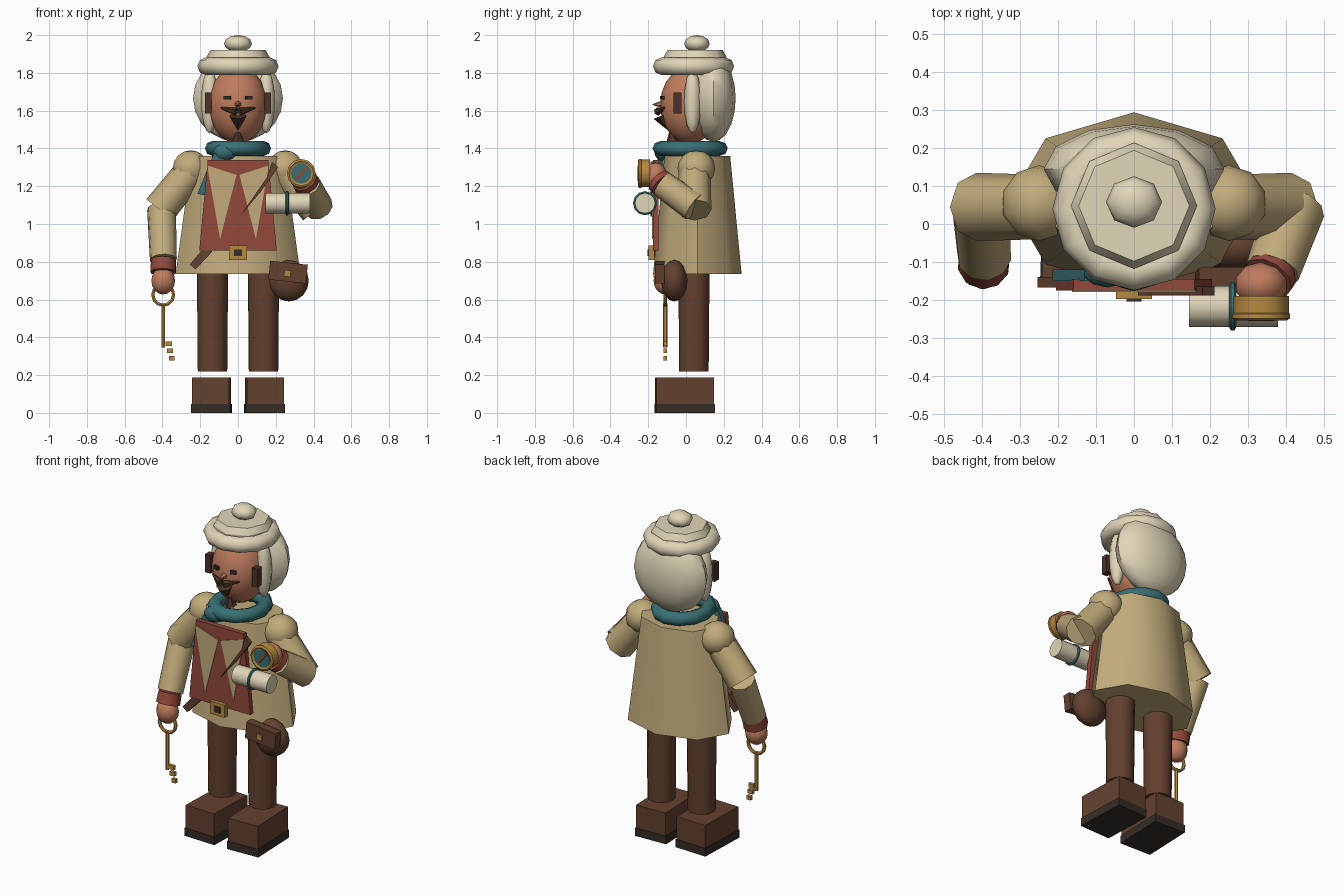
import bpy, bmesh
from math import radians, pi
from mathutils import Vector, Matrix

if bpy.data.objects.get("Cube"):
    bpy.data.objects.remove(bpy.data.objects["Cube"], do_unlink=True)


def material(name, r, g, b):
    m = bpy.data.materials.new(name)
    m.use_nodes = True
    m.diffuse_color = (r, g, b, 1)
    m.node_tree.nodes["Principled BSDF"].inputs["Base Color"].default_value = (r, g, b, 1)
    return m


TAN = material("tan cloth", .54, .41, .2)
CREAM = material("cream wool", .75, .67, .48)
BROWN = material("brown leather", .125, .052, .028)
SKIN = material("skin", .52, .2, .11)
TEAL = material("teal cloth", .04, .16, .175)
RED = material("red cloth", .29, .065, .042)
GOLD = material("gold", .47, .25, .05)
DARK = material("dark sole", .035, .026, .02)
BEARD = material("dark beard", .07, .032, .021)


def finish(name, bm, mat, matrix=None):
    """Turn a bmesh into a smoothed, coloured object."""
    if matrix is not None:
        bm.transform(matrix)
    bmesh.ops.recalc_face_normals(bm, faces=bm.faces)
    me = bpy.data.meshes.new(name)
    bm.to_mesh(me)
    bm.free()
    me.materials.append(mat)
    ob = bpy.data.objects.new(name, me)
    bpy.context.collection.objects.link(ob)
    bpy.ops.object.select_all(action='DESELECT')
    ob.select_set(True)
    bpy.context.view_layer.objects.active = ob
    bpy.ops.object.shade_smooth_by_angle(angle=radians(50))
    return ob


def place(loc, size=(1, 1, 1), rot=None):
    return Matrix.LocRotScale(Vector(loc), rot, Vector(size))


def ball(name, loc, size, mat, seg=12, rings=8):
    bm = bmesh.new()
    bmesh.ops.create_uvsphere(bm, u_segments=seg, v_segments=rings, radius=1)
    return finish(name, bm, mat, place(loc, size))


def tube(name, a, b, r1, r2, mat, seg=10, stretch=1):
    """Cylinder or cone from a to b; stretch scales its local y."""
    a, b = Vector(a), Vector(b)
    d = b - a
    bm = bmesh.new()
    bmesh.ops.create_cone(bm, cap_ends=True, segments=seg, radius1=r1, radius2=r2, depth=d.length)
    rot = Vector((0, 0, 1)).rotation_difference(d)
    return finish(name, bm, mat, place((a + b) / 2, (1, stretch, 1), rot))


def box(name, loc, size, mat, rot=(0, 0, 0)):
    bm = bmesh.new()
    bmesh.ops.create_cube(bm, size=1)
    q = Matrix.Rotation(radians(rot[2]), 3, 'Z') @ Matrix.Rotation(radians(rot[1]), 3, 'Y') \
        @ Matrix.Rotation(radians(rot[0]), 3, 'X')
    return finish(name, bm, mat, place(loc, size, q.to_quaternion()))


def ring(name, loc, major, minor, mat, seg=12, sides=8, size=(1, 1, 1), axis='Z'):
    """Torus made by spinning a circle."""
    bm = bmesh.new()
    c = bmesh.ops.create_circle(bm, segments=sides, radius=minor,
                                matrix=Matrix.Translation((major, 0, 0)) @ Matrix.Rotation(pi / 2, 4, 'X'))
    bmesh.ops.spin(bm, geom=c["verts"] + bm.edges[:], cent=(0, 0, 0), axis=(0, 0, 1),
                   angle=2 * pi, steps=seg, use_duplicate=False)
    bmesh.ops.remove_doubles(bm, verts=bm.verts, dist=1e-4)
    turn = {'Z': Matrix(), 'Y': Matrix.Rotation(pi / 2, 4, 'X'), 'X': Matrix.Rotation(pi / 2, 4, 'Y')}[axis]
    return finish(name, bm, mat, place(loc, size) @ turn)


def plate(name, pts, front, back, mat):
    """Extrude an x-z outline between two y depths."""
    bm = bmesh.new()
    f = bm.faces.new([bm.verts.new((x, front, z)) for x, z in pts])
    e = bmesh.ops.extrude_face_region(bm, geom=[f])["geom"]
    bmesh.ops.translate(bm, vec=(0, back - front, 0), verts=[v for v in e if isinstance(v, bmesh.types.BMVert)])
    return finish(name, bm, mat)


# Boots, legs, shoulders and upper arms, mirrored
for side, s in (("left", 1), ("right", -1)):
    box(side + "_boot", (s * .14, -.007, .117), (.195, .305, .14), BROWN, (0, 0, s * 2))
    box(side + "_sole", (s * .14, -.007, .024), (.205, .312, .048), DARK, (0, 0, s * 2))
    tube(side + "_leg", (s * .135, .042, .22), (s * .135, .042, .8), .078, .083, BROWN, 12)
    ball(side + "_shoulder", (s * .25, .055, 1.295), (.1, .1, .095), TAN, 10, 8)
    tube(side + "_upper_arm", (s * .25, .045, 1.28), (s * .415, .045, 1.075), .085, .09, TAN, 8)

# Coat
tube("coat", (0, .06, .735), (0, .06, 1.36), .33, .245, TAN, 8, .71)

# Lowered arm with cuff and hand
tube("right_forearm", (-.405, .045, 1.08), (-.395, -.085, .81), .077, .072, TAN)
tube("right_cuff", (-.395, -.085, .81), (-.396, -.105, .745), .067, .07, RED)
ball("right_hand", (-.396, -.11, .7), (.066, .062, .073), SKIN, 10, 8)

# Raised arm with cuff and hand
tube("left_forearm", (.425, .045, 1.09), (.365, -.125, 1.21), .08, .072, TAN)
tube("left_cuff", (.365, -.125, 1.21), (.352, -.145, 1.23), .07, .07, RED)
ball("left_hand", (.335, -.16, 1.255), (.07, .06, .07), SKIN, 10, 8)

# Key
ring("key_ring", (-.396, -.11, .625), .055, .01, GOLD, 12, 6, axis='Y')
tube("key_shaft", (-.396, -.11, .345), (-.396, -.11, .58), .011, .011, GOLD, 6)
for i, (x, z) in enumerate(((-.367, .367), (-.36, .33), (-.35, .29))):
    box(f"key_tooth_{i + 1}", (x, -.11, z), (.036 - i * .004, .02, .024), GOLD)

# Apron with pale points
plate("apron", [(-.205, .86), (.205, .86), (.16, 1.34), (-.16, 1.34)], -.175, -.145, RED)
for side, s in (("left", 1), ("right", -1)):
    plate(side + "_apron_point", [(s * .163, 1.31), (s * .008, 1.26), (s * .095, .92)], -.179, -.172, TAN)

# Shoulder strap: tapering upper end and lower end beside the apron
plate("strap_top", [(.155, 1.25), (.18, 1.33), (.212, 1.3), (.12, 1.17), (.01, 1.04)], -.188, -.165, BROWN)
plate("strap_bottom", [(-.255, .785), (-.225, .76), (-.135, .855), (-.18, .875)], -.168, -.14, BROWN)

# Belt buckle
box("buckle", (0, -.183, .848), (.096, .03, .076), GOLD)
box("buckle_centre", (0, -.2, .848), (.04, .008, .036), DARK)

# Pouch
ball("pouch", (.27, -.062, .7), (.11, .07, .11), BROWN, 10, 8)
box("pouch_flap", (.265, -.138, .745), (.2, .05, .1), BROWN, (0, 6, 0))
box("pouch_clasp", (.262, -.167, .738), (.034, .012, .034), GOLD, (0, 6, 0))

# Scarf
ring("scarf", (0, .022, 1.4), .135, .04, TEAL, 12, 8, (1, 1.14, 1))
ball("scarf_knot", (-.07, -.125, 1.38), (.065, .042, .045), TEAL, 10, 8)
plate("scarf_tail", [(-.13, 1.37), (-.06, 1.37), (-.165, 1.15), (-.215, 1.16)], -.15, -.12, TEAL)

# Head, hair and face
ball("head", (0, .02, 1.63), (.157, .157, .205), SKIN, 12, 10)
ball("hair", (0, .145, 1.665), (.238, .118, .23), CREAM, 12, 10)
for side, s in (("left", 1), ("right", -1)):
    ball(side + "_hair_lock", (s * .15, .035, 1.65), (.045, .045, .17), CREAM, 8, 8)
    box(side + "_sideburn", (s * .158, -.045, 1.64), (.036, .042, .11), BEARD)
    box(side + "_eye", (s * .057, -.126, 1.668), (.034, .016, .02), DARK, (0, 0, s * 18))
    tube(side + "_moustache", (s * .01, -.15, 1.595), (s * .09, -.115, 1.615), .022, .005, BEARD, 6)
tube("nose", (0, -.125, 1.635), (0, -.178, 1.632), .02, .002, SKIN, 6)
tube("upper_beard", (0, -.125, 1.575), (0, -.095, 1.5), .05, .005, BEARD, 6)
tube("chin_beard", (0, -.07, 1.435), (0, -.08, 1.5), .035, .006, BEARD, 6)

# Woollen hat
ring("hat_brim", (0, .04, 1.835), .168, .047, CREAM, 12, 8)
tube("hat_crown", (0, .048, 1.82), (0, .048, 1.885), .166, .166, CREAM, 8)
tube("hat_top", (0, .048, 1.885), (0, .048, 1.921), .166, .146, CREAM, 8)
ball("hat_pompom", (0, .058, 1.955), (.074, .068, .045), CREAM, 8, 6)

# Compass
tube("compass_case", (.335, -.19, 1.268), (.335, -.248, 1.268), .073, .073, GOLD, 12)
ring("compass_rim", (.335, -.243, 1.268), .066, .012, GOLD, 12, 6, axis='Y')
tube("compass_face", (.335, -.245, 1.268), (.335, -.251, 1.268), .054, .054, TEAL, 12)
box("compass_needle", (.335, -.253, 1.268), (.016, .006, .09), RED, (0, 40, 0))

# Rolled map with band
tube("rolled_map", (.145, -.217, 1.11), (.38, -.217, 1.11), .054, .054, CREAM, 12)
ring("map_band", (.26, -.217, 1.11), .056, .009, TEAL, 12, 6, axis='X')
